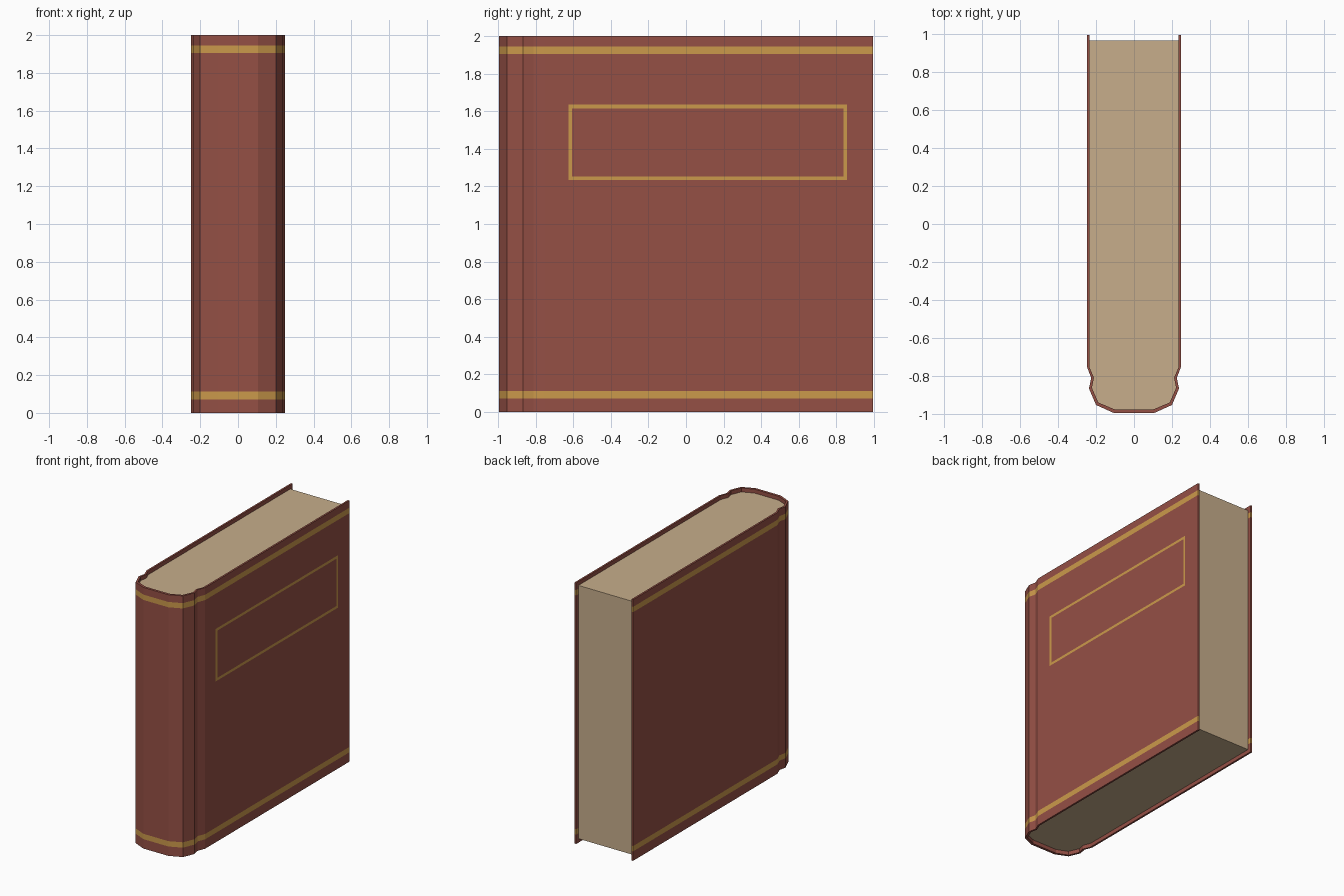
import bpy, bmesh

if "Cube" in bpy.data.objects:
    bpy.data.objects.remove(bpy.data.objects["Cube"])


def material(name, rgb):
    m = bpy.data.materials.new(name)
    m.diffuse_color = (*rgb, 1)
    m.use_nodes = True
    m.node_tree.nodes["Principled BSDF"].inputs["Base Color"].default_value = m.diffuse_color
    return m


leather = material("red_leather", (0.30, 0.08, 0.06, 1)[:3])
gold = material("gold", (0.60, 0.32, 0.07))
paper = material("paper", (0.57, 0.42, 0.26))


def prism(name, ring, levels, mats, slots):
    """Stack a closed xy outline through z levels; slots gives each layer's material."""
    bm = bmesh.new()
    rings = [[bm.verts.new((x, y, z)) for x, y in ring] for z in levels]
    n = len(ring)
    for k, slot in enumerate(slots):
        for i in range(n):
            j = (i + 1) % n
            f = bm.faces.new((rings[k][i], rings[k][j], rings[k + 1][j], rings[k + 1][i]))
            f.material_index = slot
    # end caps, paired across the wall thickness when the outline is a thin shell
    for r in (rings[0], rings[-1]):
        if name == "cover":
            for i in range(n // 2 - 1):
                bm.faces.new((r[i], r[i + 1], r[n - 2 - i], r[n - 1 - i]))
        else:
            bm.faces.new(r)
    bmesh.ops.recalc_face_normals(bm, faces=bm.faces)
    me = bpy.data.meshes.new(name)
    bm.to_mesh(me)
    bm.free()
    for m in mats:
        me.materials.append(m)
    ob = bpy.data.objects.new(name, me)
    bpy.context.collection.objects.link(ob)
    return ob


def mirrored(half):
    """Complete a right-half profile with its left-hand mirror image."""
    return half + [(-x, y) for x, y in reversed(half)]


# Cover: board, hinge groove and rounded spine
outer = mirrored([(0.248, 0.995), (0.248, -0.752), (0.225, -0.81),
                  (0.237, -0.866), (0.2, -0.953), (0.106, -0.995)])
inner = mirrored([(0.234, 0.995), (0.234, -0.755), (0.211, -0.81),
                  (0.222, -0.862), (0.188, -0.94), (0.102, -0.976)])
prism("cover", outer + inner[::-1], [0, 0.072, 0.113, 1.904, 1.945, 2],
      [leather, gold], [0, 1, 0, 1, 0])

# Page block fills the inside of the cover, slightly recessed
pages = [(x, min(y, 0.967)) for x, y in inner]
prism("pages", pages, [0.03, 1.97], [paper], [0])

# Gold title frame inlaid in the right board
bm = bmesh.new()
y0, y1, z0, z1, w = -0.625, 0.857, 1.233, 1.635, 0.02
loops = []
for d in (0, w):
    loops.append([bm.verts.new((0.249, y, z)) for y, z in
                  ((y0 + d, z0 + d), (y1 - d, z0 + d), (y1 - d, z1 - d), (y0 + d, z1 - d))])
for i in range(4):
    j = (i + 1) % 4
    bm.faces.new((loops[0][i], loops[0][j], loops[1][j], loops[1][i]))
me = bpy.data.meshes.new("title_frame")
bm.to_mesh(me)
bm.free()
me.materials.append(gold)
bpy.context.collection.objects.link(bpy.data.objects.new("title_frame", me))
